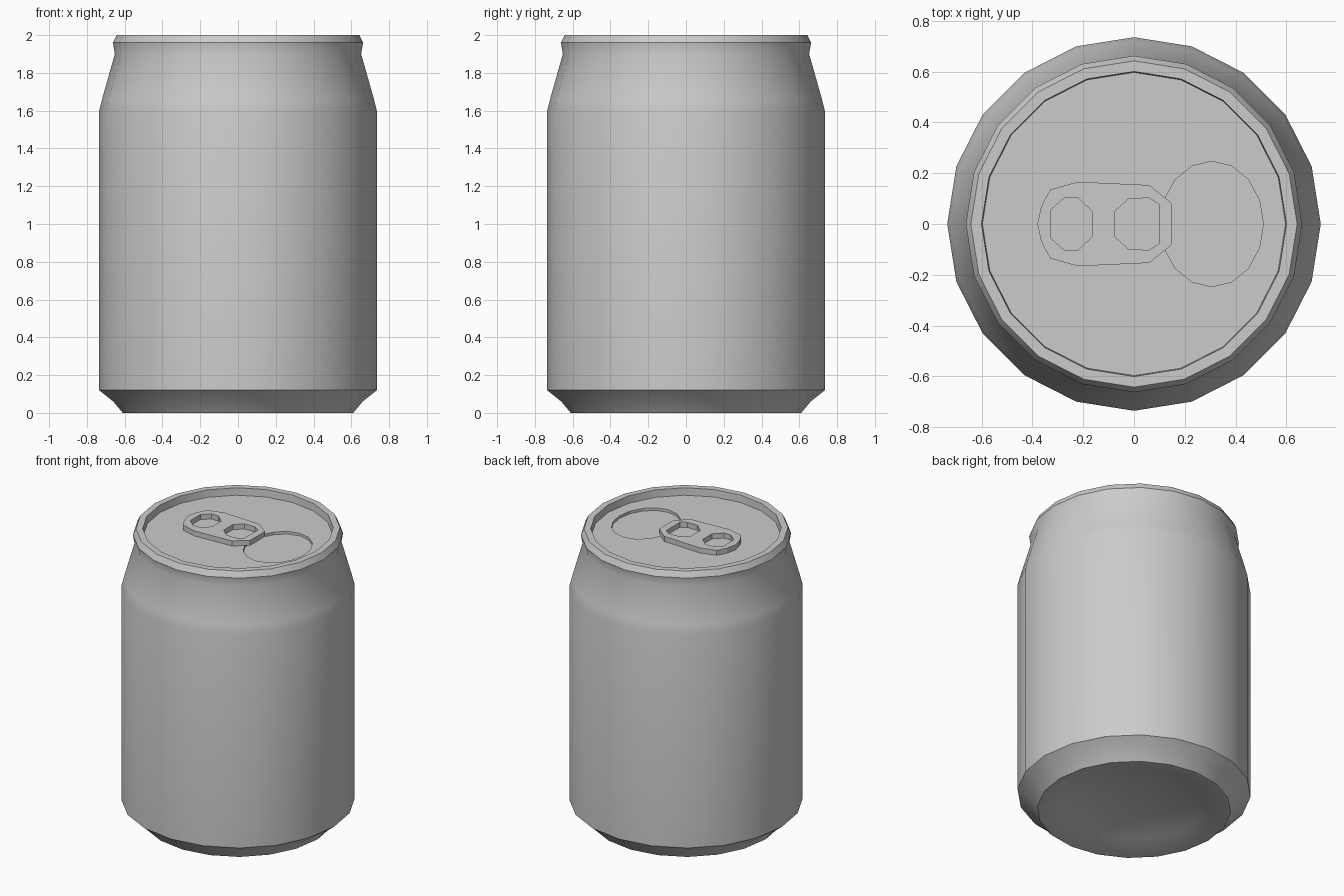
import bpy, bmesh, math

if "Cube" in bpy.data.objects:
    bpy.data.objects.remove(bpy.data.objects["Cube"])

SIDES = 20


def ring_points(rx, ry, n, cx=0.0):
    return [(cx + rx * math.cos(2 * math.pi * i / n),
             ry * math.sin(2 * math.pi * i / n)) for i in range(n)]


def mirrored(half):
    """Close an outline given its upper half (y >= 0)."""
    return half + [(x, -y) for x, y in reversed(half) if y > 0]


def lathe(name, profile):
    """Spin an (r, z) profile around z; r = 0 closes to a pole."""
    bm = bmesh.new()
    verts = [bm.verts.new((r, 0, z)) for r, z in profile]
    edges = [bm.edges.new(p) for p in zip(verts, verts[1:])]
    bmesh.ops.spin(bm, geom=verts + edges, axis=(0, 0, 1), cent=(0, 0, 0),
                   angle=2 * math.pi, steps=SIDES, use_duplicate=False)
    bmesh.ops.remove_doubles(bm, verts=bm.verts, dist=1e-4)
    bmesh.ops.recalc_face_normals(bm, faces=bm.faces)
    mesh = bpy.data.meshes.new(name)
    bm.to_mesh(mesh)
    bm.free()
    obj = bpy.data.objects.new(name, mesh)
    bpy.context.collection.objects.link(obj)
    select(obj)
    bpy.ops.object.shade_smooth_by_angle(angle=math.radians(35))
    return obj


def select(obj):
    bpy.ops.object.select_all(action='DESELECT')
    obj.select_set(True)
    bpy.context.view_layer.objects.active = obj


def plate(name, outlines, z0, z1):
    """Flat plate; outlines after the first are holes."""
    curve = bpy.data.curves.new(name, 'CURVE')
    curve.dimensions = '2D'
    curve.fill_mode = 'BOTH'
    curve.extrude = (z1 - z0) / 2
    for pts in outlines:
        s = curve.splines.new('POLY')
        s.points.add(len(pts) - 1)
        for p, (x, y) in zip(s.points, pts):
            p.co = (x, y, 0, 1)
        s.use_cyclic_u = True
        s.use_smooth = False
    obj = bpy.data.objects.new(name, curve)
    obj.location.z = (z0 + z1) / 2
    bpy.context.collection.objects.link(obj)
    select(obj)
    bpy.ops.object.convert(target='MESH')
    obj = bpy.context.object
    obj.name = name
    bpy.ops.object.shade_flat()
    return obj


# Can shell: domed base, wall, neck and rolled rim
lathe("can_body", [
    (0, 0.10), (0.25, 0.085), (0.45, 0.045), (0.585, 0.0), (0.61, 0.0),
    (0.66, 0.06), (0.735, 0.12), (0.735, 1.6), (0.72, 1.66), (0.652, 1.90),
    (0.662, 1.96), (0.642, 2.0), (0.60, 2.0), (0.595, 1.93)])

# Lid with the mouth opening, and the sunken mouth panel
mouth = ring_points(0.203, 0.247, 16, 0.306)
plate("lid", [ring_points(0.597, 0.597, SIDES), mouth], 1.92, 1.95)
plate("mouth_panel", [mouth], 1.915, 1.932)

# Pull tab with finger hole and rivet hole
tab = mirrored([(0.15, 0.08), (0.06, 0.153), (-0.22, 0.166),
                (-0.33, 0.135), (-0.365, 0.07), (-0.38, 0)])
finger_hole = mirrored([(-0.165, 0.05), (-0.22, 0.102), (-0.275, 0.102),
                        (-0.328, 0.055)])
rivet_hole = mirrored([(0.10, 0.075), (0.06, 0.102), (-0.02, 0.1),
                       (-0.075, 0.05)])
plate("pull_tab", [tab, finger_hole, rivet_hole], 1.95, 1.985)
